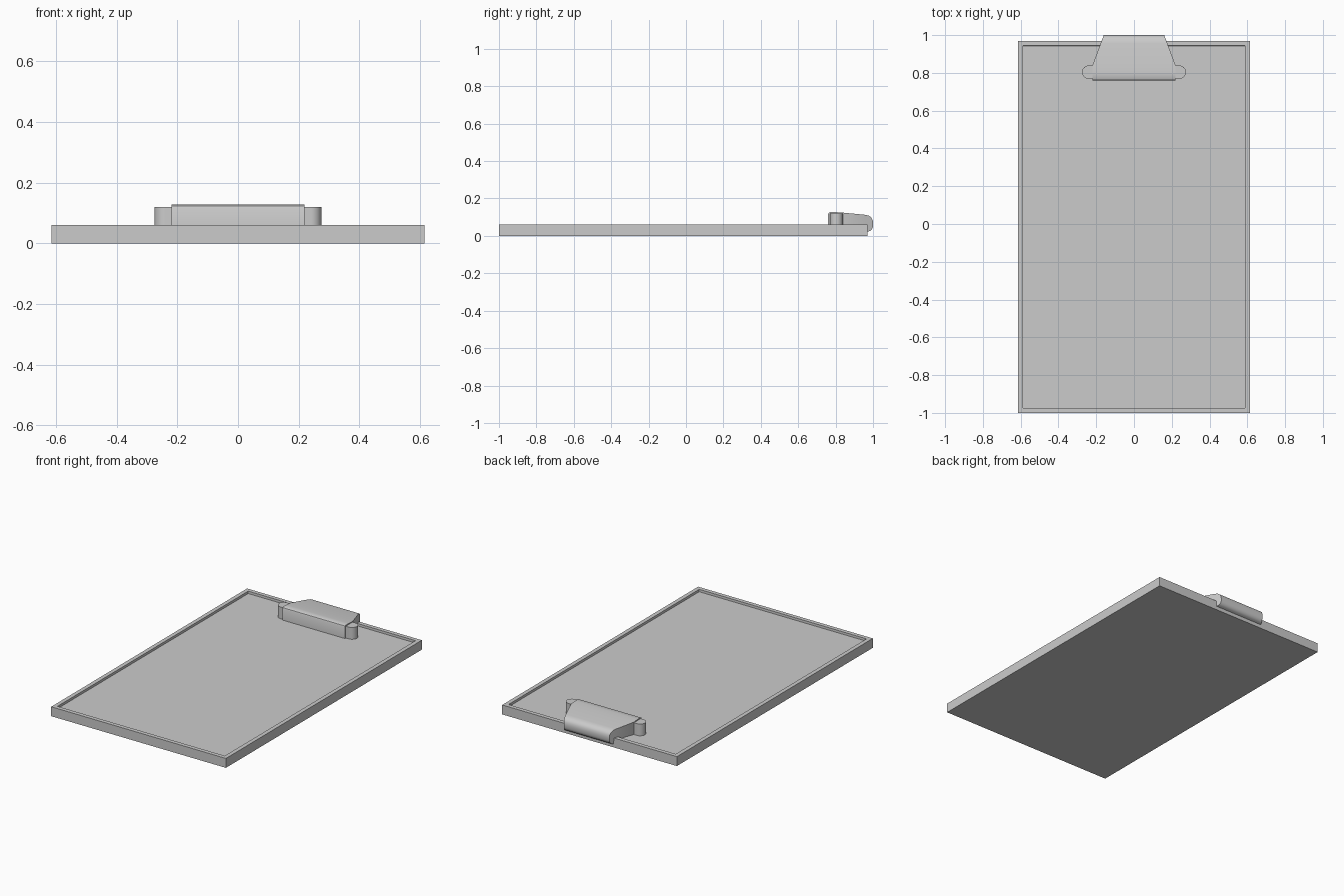
import bpy
import bmesh
import math

cube = bpy.data.objects.get("Cube")
if cube:
    bpy.data.objects.remove(cube, do_unlink=True)

grey = bpy.data.materials.new("plain_grey")
grey.use_nodes = True
colour = (0.6, 0.6, 0.6, 1)
grey.diffuse_color = colour
grey.node_tree.nodes["Principled BSDF"].inputs["Base Color"].default_value = colour


def make_object(name, bm, smooth=False):
    bmesh.ops.recalc_face_normals(bm, faces=bm.faces)
    mesh = bpy.data.meshes.new(name)
    bm.to_mesh(mesh)
    bm.free()
    mesh.materials.append(grey)
    obj = bpy.data.objects.new(name, mesh)
    bpy.context.collection.objects.link(obj)
    if smooth:
        bpy.ops.object.select_all(action='DESELECT')
        obj.select_set(True)
        bpy.context.view_layer.objects.active = obj
        bpy.ops.object.shade_smooth_by_angle(angle=math.radians(35))
    return obj


def extrude_up(bm, outline, bottom, top):
    face = bm.faces.new([bm.verts.new((x, y, bottom)) for x, y in outline])
    result = bmesh.ops.extrude_face_region(bm, geom=[face], use_keep_orig=True)
    verts = [v for v in result["geom"] if isinstance(v, bmesh.types.BMVert)]
    bmesh.ops.translate(bm, verts=verts, vec=(0, 0, top - bottom))


# Board with a raised rim around a shallow recess
half, front, back = 0.615, -1.0, 0.97
bm = bmesh.new()
extrude_up(bm, [(-half, front), (half, front), (half, back), (-half, back)], 0, 0.06)
bmesh.ops.recalc_face_normals(bm, faces=bm.faces)
top = max(bm.faces, key=lambda f: f.calc_center_median().z)
bmesh.ops.inset_region(bm, faces=[top], thickness=0.037)
bmesh.ops.inset_region(bm, faces=[top], thickness=0.0005)
bmesh.ops.translate(bm, verts=top.verts, vec=(0, 0, -0.015))
make_object("board", bm)

# Clip cover: side profile (y, z), swept across a width that tapers to the back
KINK = 0.84
profile = [(0.76, 0.04), (0.76, 0.116), (0.763, 0.123), (0.77, 0.127), (0.80, 0.127),
           (KINK, 0.124), (0.955, 0.113), (0.975, 0.109), (0.99, 0.099), (0.998, 0.085),
           (1.0, 0.07), (1.0, 0.05), (0.995, 0.036), (0.985, 0.027), (0.971, 0.023),
           (0.971, 0.04), (KINK, 0.04)]


def half_width(y):
    return 0.22 - 0.06 * max(0, y - KINK) / (1 - KINK)


bm = bmesh.new()
sides = []
for s in (-1, 1):
    ring = [bm.verts.new((s * half_width(y), y, z)) for y, z in profile]
    sides.append(ring)
    bm.faces.new([v for v in ring if v.co.y < KINK + 0.001])
    bm.faces.new([v for v in ring if v.co.y > KINK - 0.001])
left, right = sides
for i in range(len(profile)):
    j = (i + 1) % len(profile)
    bm.faces.new((left[i], left[j], right[j], right[i]))
make_object("clip_cover", bm, smooth=True)

# Spring housing: bar with rounded ends showing on both sides of the cover
radius, centre_x, centre_y = 0.035, 0.24, 0.804
outline = []
for s in (1, -1):
    for i in range(17):
        a = math.pi * i / 16 - math.pi / 2
        outline.append((s * (centre_x + radius * math.cos(a)),
                        centre_y + s * radius * math.sin(a)))
bm = bmesh.new()
extrude_up(bm, outline, 0.04, 0.12)
make_object("spring_housing", bm, smooth=True)
